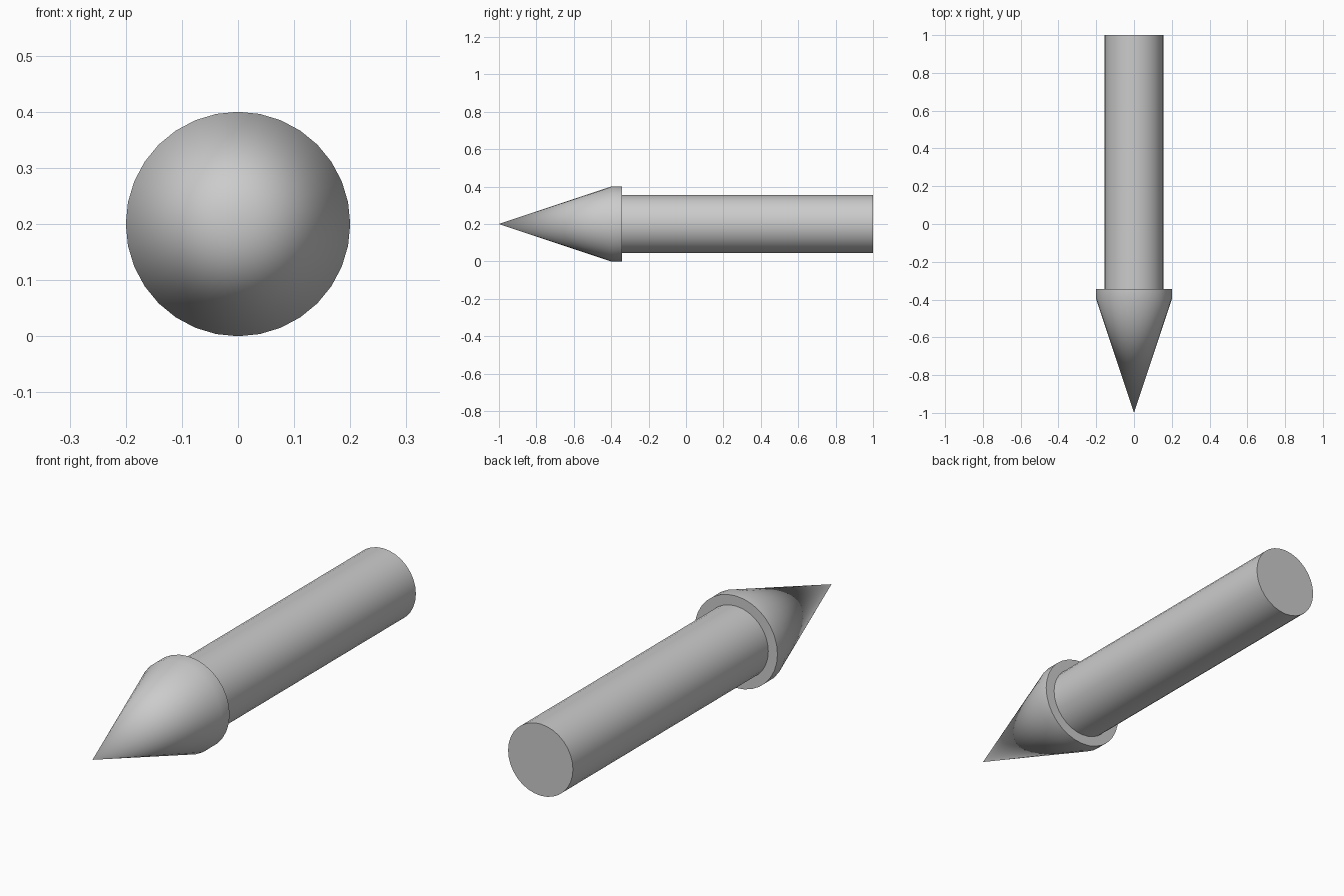
import bpy, bmesh
from math import sin, cos, pi, radians

if "Cube" in bpy.data.objects:
    bpy.data.objects.remove(bpy.data.objects["Cube"])

SIDES = 32
AXIS_Z = 0.2


def lathe(name, profile):
    """Revolve (radius, y) points about the lengthwise axis; radius 0 makes a tip."""
    bm = bmesh.new()
    rings = []
    for r, y in profile:
        n = SIDES if r > 0 else 1
        rings.append([bm.verts.new((r * cos(2 * pi * i / SIDES), y,
                                    AXIS_Z + r * sin(2 * pi * i / SIDES)))
                      for i in range(n)])
    for a, b in zip(rings, rings[1:]):
        for i in range(SIDES):
            j = (i + 1) % SIDES
            if len(a) == 1:
                bm.faces.new((a[0], b[i], b[j]))
            else:
                bm.faces.new((a[i], b[i], b[j], a[j]))
    # flat end caps
    for ring in (rings[0], rings[-1]):
        if len(ring) > 1:
            bm.faces.new(ring)
    bmesh.ops.recalc_face_normals(bm, faces=bm.faces)
    mesh = bpy.data.meshes.new(name)
    bm.to_mesh(mesh)
    bm.free()
    obj = bpy.data.objects.new(name, mesh)
    bpy.context.collection.objects.link(obj)
    bpy.ops.object.select_all(action='DESELECT')
    obj.select_set(True)
    bpy.context.view_layer.objects.active = obj
    bpy.ops.object.shade_smooth_by_angle(angle=radians(30))
    return obj


# pointed head with a short straight collar
lathe("arrow_head", [(0, -1.0), (0.2, -0.4), (0.2, -0.343)])
# straight round shaft
lathe("arrow_shaft", [(0.156, -0.343), (0.156, 1.0)])
